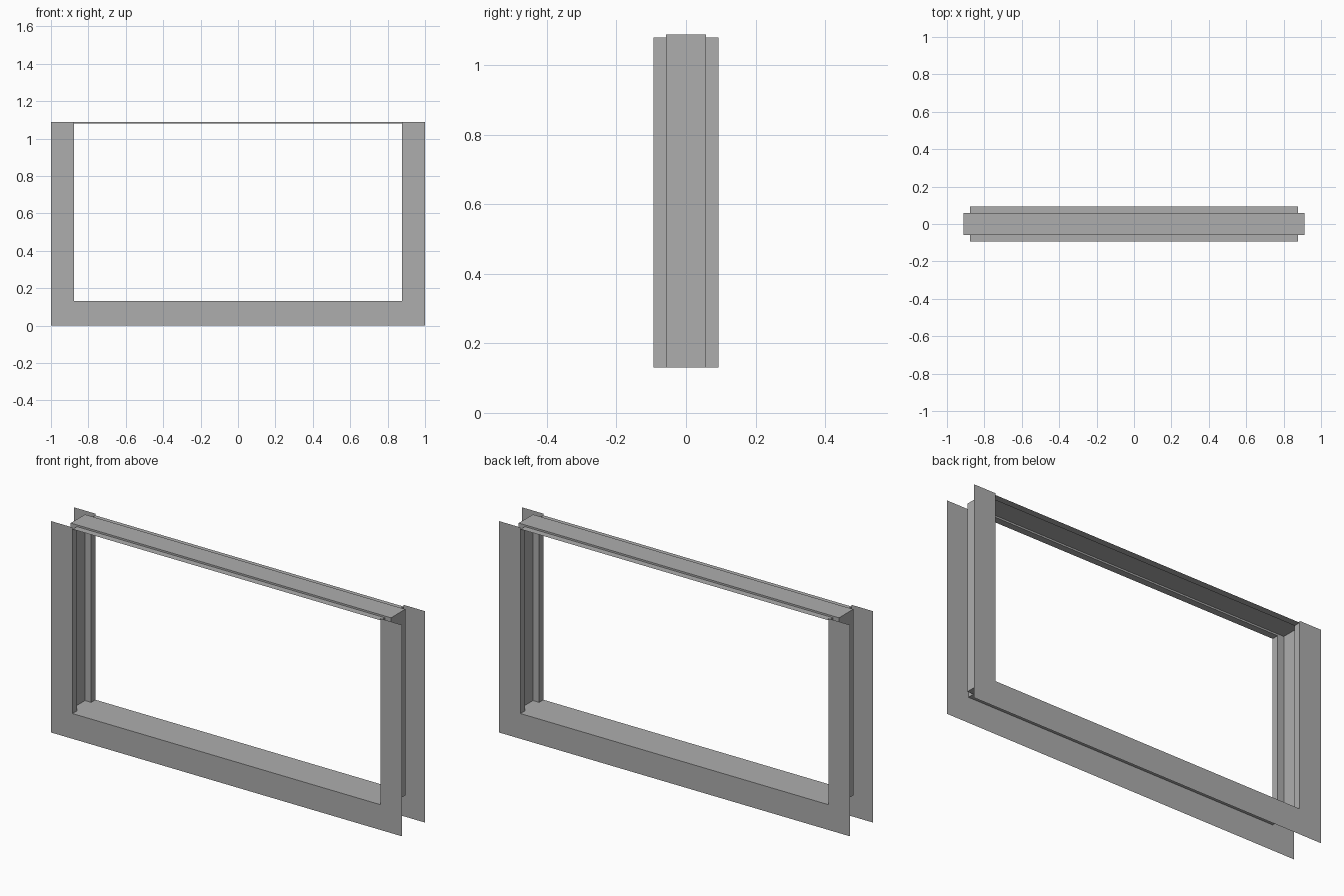
import bpy
from mathutils import Vector

cube = bpy.data.objects.get("Cube")
if cube:
    bpy.data.objects.remove(cube, do_unlink=True)

# Main dimensions
OUTER = 1.0       # half width of the face plates
INNER = 0.877     # half width of the opening
GROOVE = 0.912    # half width at the bottom of the jamb grooves
DEPTH = 0.093     # half distance between the plates
SLOT = 0.058      # half width of the groove
SILL = 0.13       # height of the sill
HEAD = 1.079      # height of the lintel flanges
TOP = 1.088       # overall height
CENTRE = Vector((0, 0, 0.6))

grey = bpy.data.materials.new("frame_grey")
grey.use_nodes = True
colour = (0.42, 0.42, 0.42, 1)
grey.diffuse_color = colour
grey.node_tree.nodes["Principled BSDF"].inputs["Base Color"].default_value = colour


def sheet_part(name, polygons, outward=False):
    """Thin sheet metal part; each polygon faces the opening unless outward."""
    verts, faces, index = [], [], {}
    for poly in polygons:
        points = [Vector(p) for p in poly]
        normal = Vector((0, 0, 0))
        for a, b in zip(points, points[1:] + points[:1]):
            normal += a.cross(b)
        if (normal.dot(CENTRE - points[0]) < 0) != outward:
            poly = poly[::-1]
        face = []
        for p in poly:
            if p not in index:
                index[p] = len(verts)
                verts.append(p)
            face.append(index[p])
        faces.append(face)
    mesh = bpy.data.meshes.new(name)
    mesh.from_pydata(verts, [], faces)
    mesh.materials.append(grey)
    mesh.update()
    obj = bpy.data.objects.new(name, mesh)
    bpy.context.collection.objects.link(obj)
    return obj


def wall(a, b, z0, z1):
    """Upright rectangle above the plan line from a to b."""
    return [(*a, z0), (*b, z0), (*b, z1), (*a, z1)]


def level(x, y0, y1, z):
    """Horizontal rectangle spanning -x to x."""
    return [(-x, y0, z), (x, y0, z), (x, y1, z), (-x, y1, z)]


# U-shaped face plates
half = [(INNER, SILL), (INNER, TOP), (OUTER, TOP), (OUTER, 0)]
outline = half + [(-x, z) for x, z in reversed(half)]
for name, y in (("front_plate", -DEPTH), ("back_plate", DEPTH)):
    sheet_part(name, [[(x, y, z) for x, z in outline]], outward=True)

# Grooved side jambs
for name, s in (("left_jamb", 1), ("right_jamb", -1)):
    inner, groove = s * INNER, s * GROOVE
    polys = [wall((groove, -SLOT), (groove, SLOT), SILL, TOP)]
    for t in (-1, 1):
        polys.append(wall((inner, t * DEPTH), (inner, t * SLOT), SILL, HEAD))
        polys.append(wall((inner, t * SLOT), (groove, t * SLOT), SILL, TOP))
    sheet_part(name, polys)

# Flat sill that also closes the groove ends
quarter = [(INNER, DEPTH), (INNER, SLOT), (GROOVE, SLOT)]
right_side = quarter + [(x, -y) for x, y in reversed(quarter)]
plan = right_side + [(-x, y) for x, y in reversed(right_side)]
sheet_part("sill", [[(x, y, SILL) for x, y in plan]])

# Lintel with a shallow raised channel
polys = [level(GROOVE, -SLOT, SLOT, TOP)]
for t in (-1, 1):
    polys.append(level(INNER, t * SLOT, t * DEPTH, HEAD))
    polys.append(wall((-INNER, t * SLOT), (INNER, t * SLOT), HEAD, TOP))
sheet_part("lintel", polys)
